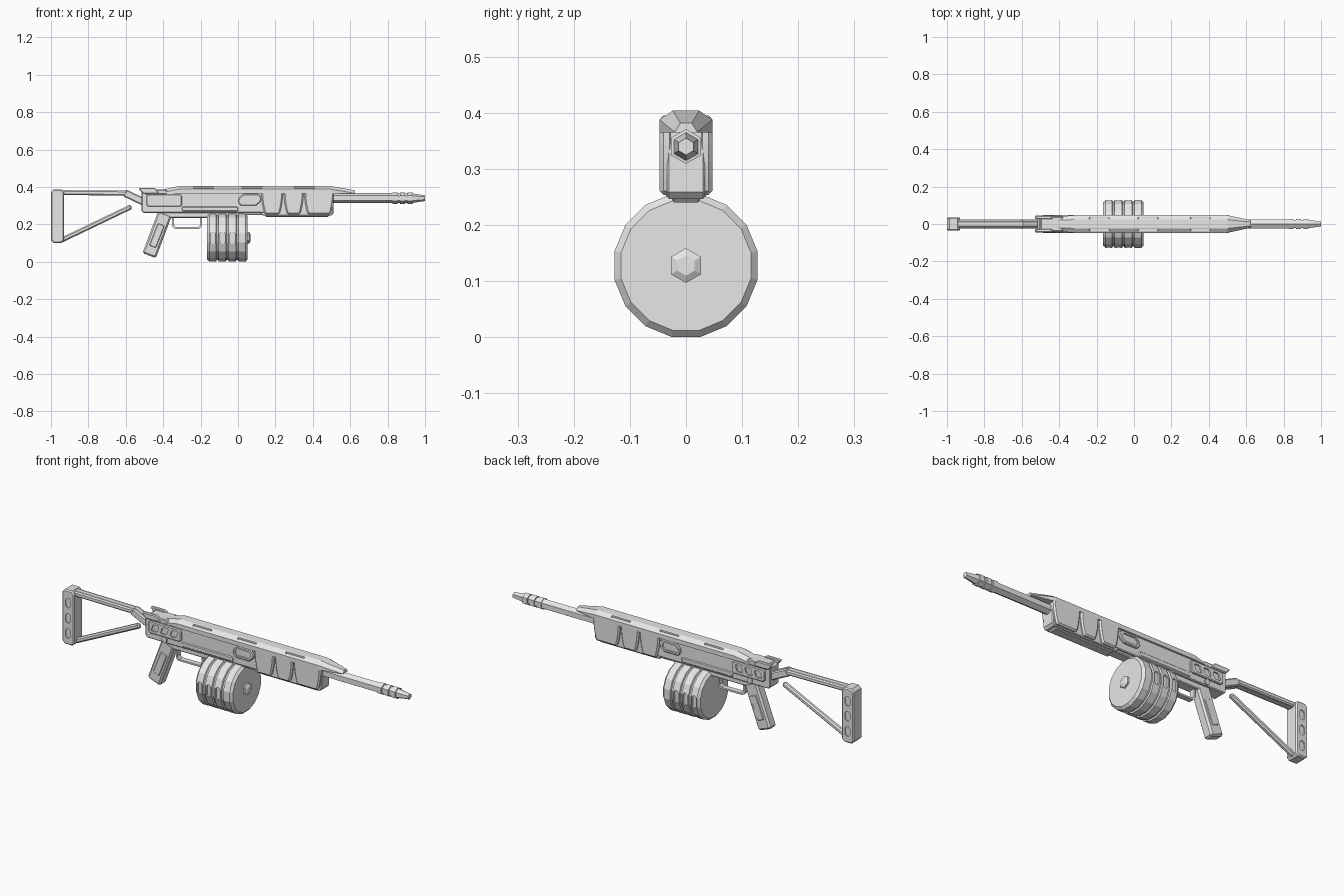
import bpy, bmesh, math

if "Cube" in bpy.data.objects:
    bpy.data.objects.remove(bpy.data.objects["Cube"])

GREY = (0.8, 0.8, 0.8, 1)
material = bpy.data.materials.new("plain_grey")
material.use_nodes = True
material.diffuse_color = GREY
material.node_tree.nodes["Principled BSDF"].inputs["Base Color"].default_value = GREY

WIDE = 0.047      # half width of the cover and side panels
BORE = 0.34       # height of the barrel axis
DRUM = 0.128      # height of the drum axis


def finish(name, bm, bevel=0):
    bmesh.ops.recalc_face_normals(bm, faces=bm.faces)
    mesh = bpy.data.meshes.new(name)
    bm.to_mesh(mesh)
    bm.free()
    mesh.materials.append(material)
    obj = bpy.data.objects.new(name, mesh)
    bpy.context.collection.objects.link(obj)
    if bevel:
        mod = obj.modifiers.new("bevel", "BEVEL")
        mod.width, mod.segments = bevel, 1
        mod.angle_limit = math.radians(50)
    return obj


def panel(back, nose, low, high, cut=0.005, lean=0):
    """Side outline: rectangle with cut corners, optionally leaning forward."""
    points = [(back + cut, low), (nose - cut, low), (nose, low + cut), (nose, high - cut),
              (nose - cut, high), (back + cut, high), (back, high - cut), (back, low + cut)]
    return [(x + lean * (z - low), z) for x, z in points]


def beam(start, end, thick):
    """Side outline: straight bar with square ends."""
    run, rise = end[0] - start[0], end[1] - start[1]
    scale = thick / 2 / math.hypot(run, rise)
    across, up = -rise * scale, run * scale
    return [(x + s * across, z + s * up)
            for (x, z), s in ((start, 1), (end, 1), (end, -1), (start, -1))]


def slab(name, outline, outer, inner=None, bevel=0.004):
    """Pull a side outline from inner to outer, or evenly about the middle."""
    inner = -outer if inner is None else inner
    bm = bmesh.new()
    face = bm.faces.new([bm.verts.new((x, inner, z)) for x, z in outline])
    made = bmesh.ops.extrude_face_region(bm, geom=[face])["geom"]
    verts = [v for v in made if isinstance(v, bmesh.types.BMVert)]
    bmesh.ops.translate(bm, verts=verts, vec=(0, outer - inner, 0))
    return finish(name, bm, bevel)


def carve(target, outlines, floor):
    """Cut pockets down to the floor from both sides, then discard the cutters."""
    cutters = [slab("cutter", outline, s * 0.2, s * floor, 0)
               for outline in outlines for s in (1, -1)]
    for cutter in cutters:
        mod = target.modifiers.new("pocket", "BOOLEAN")
        mod.operation, mod.object, mod.solver = "DIFFERENCE", cutter, "EXACT"
    bpy.context.view_layer.update()
    evaluated = target.evaluated_get(bpy.context.evaluated_depsgraph_get())
    mesh = bpy.data.meshes.new_from_object(evaluated)
    target.modifiers.clear()
    target.data = mesh
    for cutter in cutters:
        bpy.data.objects.remove(cutter)


def both_sides(name, outline, outer, inner, bevel=0.004, pockets=()):
    for side, s in (("left", 1), ("right", -1)):
        part = slab(f"{side}_{name}", outline, s * outer, s * inner, bevel)
        if pockets:
            carve(part, pockets, outer - 0.008)


def loft(name, rings):
    """Skin a list of equal-length rings and cap both ends."""
    bm = bmesh.new()
    rows = [[bm.verts.new(p) for p in ring] for ring in rings]
    for row, following in zip(rows, rows[1:]):
        for i in range(len(row)):
            bm.faces.new((row[i - 1], row[i], following[i], following[i - 1]))
    bm.faces.new(rows[0])
    bm.faces.new(rows[-1])
    return finish(name, bm)


def lathe(name, profile, height, sides, turn=0):
    """Turn (x, radius) pairs about an axis along x."""
    angles = [math.tau * i / sides + turn for i in range(sides)]
    return loft(name, [[(x, r * math.sin(a), height + r * math.cos(a)) for a in angles]
                       for x, r in profile])


# Receiver: upper body, narrow lower frame, side rails and pivot pin
slab("receiver", panel(-0.515, 0.15, 0.262, 0.38, 0.01), 0.037)
slab("lower_frame", panel(-0.42, 0.03, 0.235, 0.29, 0.01), 0.026)
slab("front_frame", panel(0, 0.15, 0.25, 0.29), 0.026)
both_sides("receiver_rail", panel(-0.3, 0, 0.27, 0.295), 0.041, 0.03)
slab("pivot_pin", panel(-0.414, -0.386, 0.266, 0.294, 0.008), 0.043, bevel=0)

# Vent panels with three slanted pockets, and side ports with a sunken middle
both_sides("vent_panel", panel(-0.49, -0.3, 0.295, 0.36, 0.01), WIDE, 0.03,
           pockets=[panel(x, x + 0.035, 0.31, 0.345, lean=0.35) for x in (-0.475, -0.42, -0.365)])
both_sides("side_port", panel(-0.005, 0.115, 0.3, 0.362, 0.02, 0.25), WIDE, 0.03,
           pockets=[panel(0.01, 0.1, 0.312, 0.35, 0.012, 0.25)])


# Top cover with a tapered nose and shoulder slots
def cover_ring(x, half, top):
    base, shoulder = 0.365, top - 0.016
    side = [(half, base), (half, shoulder), (half / 2, top)]
    return [(x, y, z) for y, z in side] + [(x, -y, z) for y, z in reversed(side)]


cover = loft("top_cover", [cover_ring(-0.4, 0.04, 0.386), cover_ring(-0.32, WIDE, 0.404),
                           cover_ring(0.5, WIDE, 0.404), cover_ring(0.625, 0.02, 0.382)])
carve(cover, [panel(x, x + 0.11, 0.393, 0.42) for x in (-0.24, 0.02, 0.3)], 0.028)

# Rear sight: base plate and two swept ears
slab("sight_base", panel(-0.5, -0.38, 0.36, 0.386), 0.04)
both_sides("sight_ear", panel(-0.51, -0.42, 0.365, 0.395, lean=-0.8), 0.045, 0.026)

# Handguard: core, keel and three panels per side that narrow towards the bottom
slab("handguard_core", panel(0.12, 0.51, 0.247, 0.378, 0.012), 0.034)
slab("handguard_keel", panel(0.14, 0.49, 0.24, 0.3, 0.01), 0.025)
for number, (back, nose) in enumerate(((0.125, 0.24), (0.245, 0.35), (0.355, 0.512)), 1):
    steps = [i / 4 for i in range(5)]
    edge = [(0.018 * (1 - t) ** 2, 0.254 + 0.118 * t) for t in steps]
    outline = [(back + d, z) for d, z in edge] + [(nose - d, z) for d, z in reversed(edge)]
    both_sides(f"handguard_panel_{number}", outline, WIDE, 0.022, 0.007)

# Barrel and ringed muzzle
lathe("barrel", [(0.48, 0.027), (0.84, 0.027)], BORE, 6)
muzzle = []
for x in (0.84, 0.88, 0.92):
    muzzle += [(x - 0.014, 0.025), (x - 0.013, 0.031), (x + 0.013, 0.031), (x + 0.014, 0.025)]
lathe("muzzle", muzzle + [(1, 0.015)], BORE, 6)

# Drum magazine with grooves, side windows, hub and neck
rim, groove = 0.13, 0.122
profile = [(-0.165, rim - 0.012), (-0.153, rim)]
for x in (-0.11, -0.057, -0.004):
    profile += [(x - 0.007, rim), (x - 0.004, groove), (x + 0.004, groove), (x + 0.007, rim)]
profile += [(0.04, rim), (0.052, rim - 0.012)]
drum = lathe("drum_magazine", profile, DRUM, 16, math.pi / 16)
carve(drum, [panel(x - 0.013, x + 0.013, 0.095, 0.16, 0.008) for x in (-0.135, -0.083, -0.03)],
      0.117)
lathe("drum_hub", [(0.045, 0.031), (0.06, 0.031), (0.067, 0.018)], DRUM, 6)
slab("magazine_neck", panel(-0.13, 0.01, 0.22, 0.265), 0.027)

# Pistol grip with side inlays, and trigger guard
slab("grip", beam((-0.39, 0.26), (-0.475, 0.033), 0.077), 0.028, bevel=0.009)
both_sides("grip_inlay", beam((-0.41, 0.2), (-0.457, 0.08), 0.04), 0.031, 0.02)
guard = slab("trigger_guard", panel(-0.352, -0.195, 0.176, 0.25, 0.012), 0.014, bevel=0)
carve(guard, [panel(-0.343, -0.204, 0.185, 0.3, 0.01)], 0)

# Skeleton stock: upper arm with twin rails, lower strut
for part, outline in (("arm", beam((-0.95, 0.37), (-0.595, 0.367), 0.026)),
                      ("link", beam((-0.605, 0.368), (-0.5, 0.318), 0.04))):
    slab(f"stock_{part}", outline, 0.015)
    both_sides(f"stock_{part}_rail", outline, 0.023, 0.008, 0.006)
slab("stock_strut", beam((-0.945, 0.115), (-0.57, 0.295), 0.026), 0.013, bevel=0.007)

# Butt plate with three side pockets
butt = slab("butt_plate", panel(-1, -0.93, 0.1, 0.387, 0.014), 0.036, bevel=0.006)
carve(butt, [panel(-0.98, -0.95, z, z + 0.05, 0.01) for z in (0.135, 0.215, 0.295)], 0.03)
